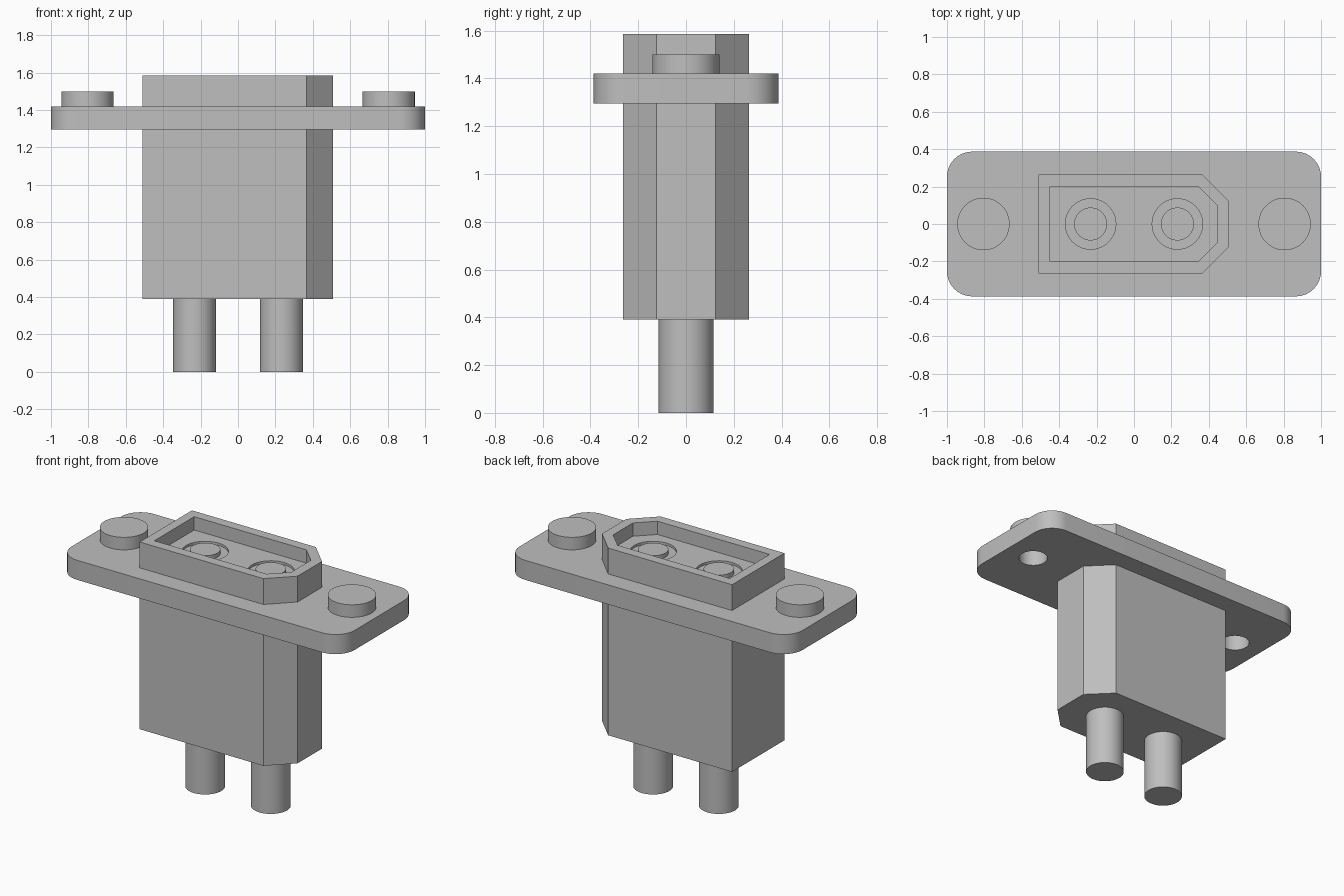
import bpy
import bmesh
import math

cube = bpy.data.objects.get("Cube")
if cube:
    bpy.data.objects.remove(cube, do_unlink=True)

grey = bpy.data.materials.new("plain grey")
grey.use_nodes = True
colour = (0.52, 0.52, 0.52, 1)
grey.diffuse_color = colour
grey.node_tree.nodes["Principled BSDF"].inputs["Base Color"].default_value = colour


def prism(name, outline, z0, z1):
    """Extrude a flat outline from z0 up to z1."""
    bm = bmesh.new()
    base = bm.faces.new([bm.verts.new((x, y, z0)) for x, y in outline])
    top = bmesh.ops.extrude_face_region(bm, geom=[base])["geom"]
    verts = [v for v in top if isinstance(v, bmesh.types.BMVert)]
    bmesh.ops.translate(bm, verts=verts, vec=(0, 0, z1 - z0))
    bmesh.ops.recalc_face_normals(bm, faces=bm.faces)
    mesh = bpy.data.meshes.new(name)
    bm.to_mesh(mesh)
    bm.free()
    mesh.materials.append(grey)
    obj = bpy.data.objects.new(name, mesh)
    bpy.context.collection.objects.link(obj)
    return obj


def arc(cx, cy, r, start, sweep, n):
    return [(cx + r * math.cos(start + sweep * i / n),
             cy + r * math.sin(start + sweep * i / n)) for i in range(n + 1)]


def cylinder(name, x, r, z0, z1):
    return prism(name, arc(x, 0, r, 0, math.tau, 48)[:-1], z0, z1)


def keyed(left, right, half, shoulder, nose):
    """Rectangle with two cut corners on the +x end."""
    return [(left, -half), (shoulder, -half), (right, -nose),
            (right, nose), (shoulder, half), (left, half)]


def cut(target, cutter):
    cutter.hide_render = True
    cutter.hide_viewport = True
    cutter.display_type = 'WIRE'
    mod = target.modifiers.new("cut", 'BOOLEAN')
    mod.operation = 'DIFFERENCE'
    mod.solver = 'EXACT'
    mod.object = cutter


def smooth(obj):
    bpy.ops.object.select_all(action='DESELECT')
    obj.select_set(True)
    bpy.context.view_layer.objects.active = obj
    bpy.ops.object.shade_smooth_by_angle(angle=math.radians(30))


FLOOR, GROOVE = 1.5, 1.485
PLATE_BOTTOM, PLATE_TOP = 1.295, 1.42
BODY_BOTTOM, BODY_TOP = 0.39, 1.585

# Keyed housing with a shallow pocket in its top
housing = prism("housing", keyed(-0.51, 0.507, 0.264, 0.365, 0.123), BODY_BOTTOM, BODY_TOP)
cut(housing, prism("pocket_cutter", keyed(-0.45, 0.445, 0.201, 0.342, 0.1), FLOOR, 1.7))

# Rounded mounting flange
w, d, r = 1.0, 0.387, 0.135
corners = [(1, 1), (-1, 1), (-1, -1), (1, -1)]
outline = []
for i, (sx, sy) in enumerate(corners):
    outline += arc(sx * (w - r), sy * (d - r), r, i * math.pi / 2, math.pi / 2, 10)
flange = prism("mounting_flange", outline, PLATE_BOTTOM, PLATE_TOP)

rounds = [flange]
for side, sign in (("left", 1), ("right", -1)):
    # Terminals below, contacts set in ring grooves above
    x = sign * 0.232
    rounds.append(cylinder(side + "_terminal", x, 0.115, 0, BODY_BOTTOM + 0.02))
    rounds.append(cylinder(side + "_contact", x, 0.088, GROOVE - 0.05, 1.512))
    cut(housing, cylinder(side + "_groove_cutter", x, 0.135, GROOVE, FLOOR + 0.05))
    # Closed fastener caps over blind holes
    x = sign * 0.805
    rounds.append(cylinder(side + "_fastener_cap", x, 0.14, PLATE_TOP, 1.5))
    cut(flange, cylinder(side + "_hole_cutter", x, 0.087, 1.2, PLATE_TOP + 0.05))

# Clear the flange interior where the housing passes through
cut(flange, prism("opening_cutter", keyed(-0.5, 0.497, 0.254, 0.36, 0.12), 1.2, 1.7))

for obj in rounds + [housing]:
    smooth(obj)
